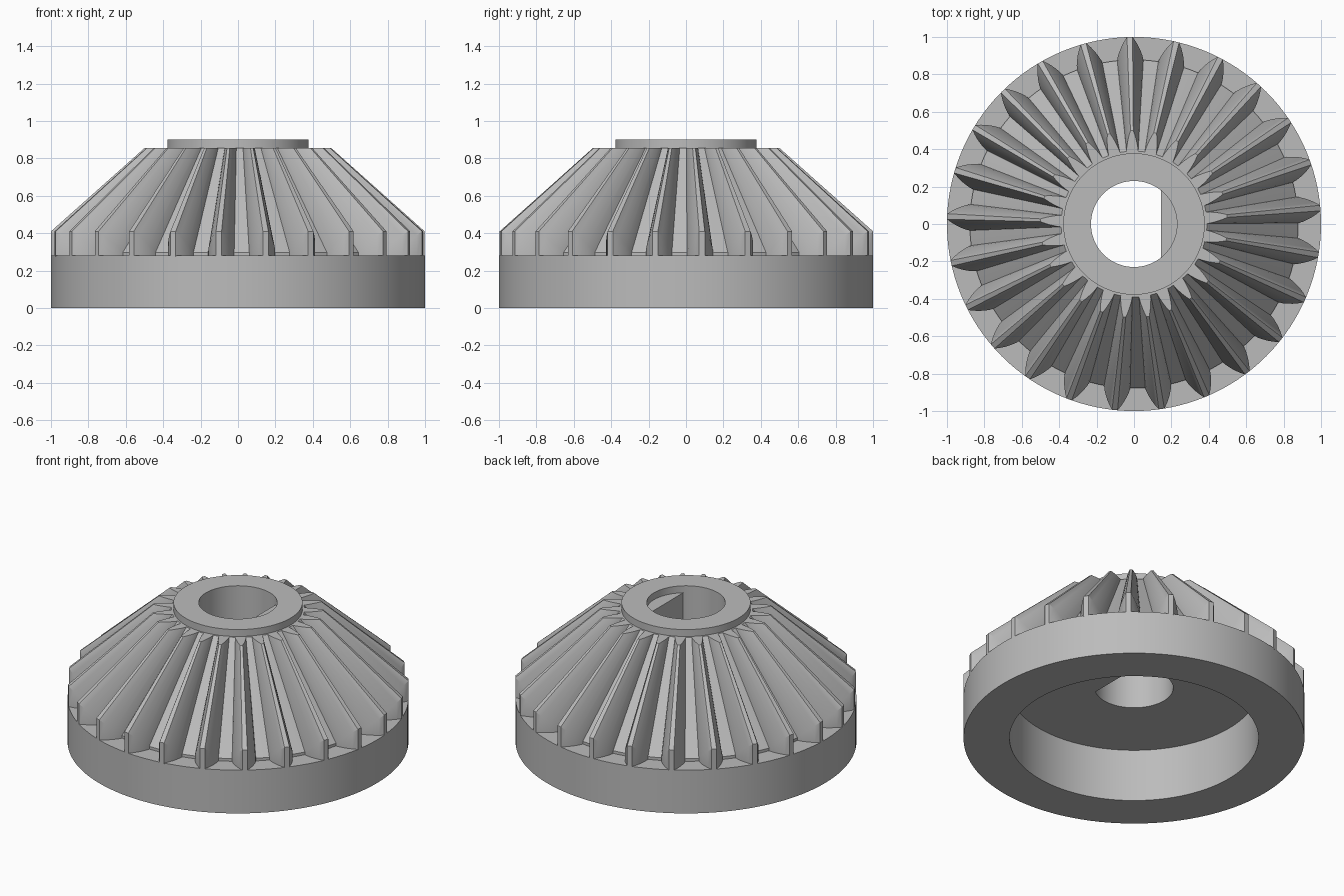
import bpy, bmesh
from math import sin, cos, pi, radians

if "Cube" in bpy.data.objects:
    bpy.data.objects.remove(bpy.data.objects["Cube"])

TEETH = 25
PHASE = radians(91.3)
APEX = 1.3          # height where all tooth lines converge
FLOOR, TOP = 0.28, 0.855
RECESS, BORE, FLAT = 0.73, 0.23, 0.145

metal = bpy.data.materials.new("grey metal")
metal.use_nodes = True
grey = (0.5, 0.5, 0.5, 1)
metal.diffuse_color = grey
metal.node_tree.nodes["Principled BSDF"].inputs["Base Color"].default_value = grey


def loft(name, rings, capped=True):
    """Join equal-length rings of points; cap the ends or close the loop."""
    bm = bmesh.new()
    loops = [[bm.verts.new(p) for p in ring] for ring in rings]
    n = len(loops[0])
    pairs = list(zip(loops, loops[1:]))
    if capped:
        bm.faces.new(loops[0])
        bm.faces.new(loops[-1])
    else:
        pairs.append((loops[-1], loops[0]))
    for a, b in pairs:
        for i in range(n):
            j = (i + 1) % n
            bm.faces.new((a[i], a[j], b[j], b[i]))
    bmesh.ops.recalc_face_normals(bm, faces=bm.faces)
    mesh = bpy.data.meshes.new(name)
    bm.to_mesh(mesh)
    bm.free()
    mesh.materials.append(metal)
    obj = bpy.data.objects.new(name, mesh)
    bpy.context.collection.objects.link(obj)
    return obj


def circle(r, z, n=128, limit=9):
    turn = [2 * pi * i / n for i in range(n)]
    return [(min(r * cos(t), limit), r * sin(t), z) for t in turn]


def activate(obj):
    bpy.ops.object.select_all(action='DESELECT')
    obj.select_set(True)
    bpy.context.view_layer.objects.active = obj


def cut(obj, cutter):
    cutter.hide_render = True
    mod = obj.modifiers.new("cut", 'BOOLEAN')
    mod.operation, mod.solver, mod.object = 'DIFFERENCE', 'EXACT', cutter
    activate(obj)
    bpy.ops.object.modifier_apply(modifier=mod.name)
    bpy.data.objects.remove(cutter)


# Tooth flank: radius and half thickness, from root to tip
flank = [(0.878, 0.07), (0.90, 0.066), (0.925, 0.057),
         (0.95, 0.046), (0.975, 0.032), (1.0, 0.015)]
half = [(r, w / r) for r, w in flank]
tooth = [(r, -a) for r, a in half] + [(r, a) for r, a in reversed(half)]
tooth.append((flank[0][0], pi / TEETH))     # middle of the gap

# Outer end lies on the back cone; inner end shrinks towards the apex
outer = []
for k in range(TEETH):
    for r, a in tooth:
        t = PHASE + 2 * pi * k / TEETH + a
        outer.append((r * cos(t), r * sin(t), 0.41 - 0.92 * (1 - r)))
foot = [(x, y, FLOOR - 0.005) for x, y, z in outer]
inner = []
for x, y, z in outer:
    s = (APEX - TOP) / (APEX - z)
    inner.append((x * s, y * s, TOP))

# Toothed cone with underside recess and D-shaped bore
gear = loft("toothed_cone", [foot, outer, inner])
cut(gear, loft("recess_cutter", [circle(RECESS, 0.1), circle(RECESS, 0.34)]))
cut(gear, loft("bore_cutter", [circle(BORE, 0.2, limit=FLAT),
                               circle(BORE, 1.0, limit=FLAT)]))

# Base ring below the teeth
base = loft("base_ring", [circle(RECESS, 0), circle(1, 0), circle(1, FLOOR),
                          circle(RECESS, FLOOR)], capped=False)

# Hub collar with a fully round hole
hub = loft("hub_collar", [circle(BORE, TOP), circle(0.378, TOP),
                          circle(0.378, 0.9), circle(BORE, 0.9)], capped=False)

for obj in (gear, base, hub):
    activate(obj)
    bpy.ops.object.shade_smooth_by_angle(angle=radians(25))
